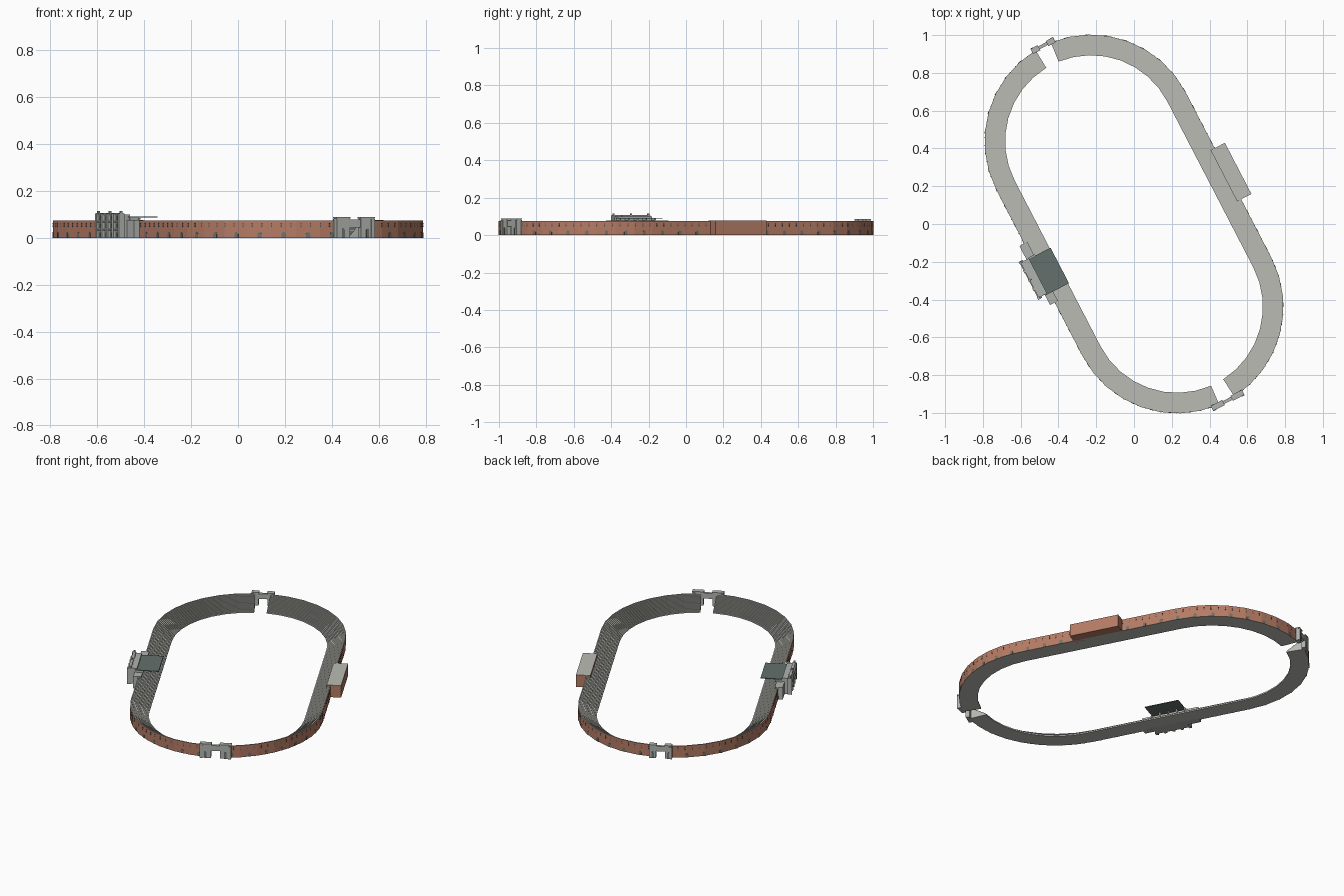
import bpy, bmesh, math
from mathutils import Vector

old = bpy.data.objects.get("Cube")
if old:
    bpy.data.objects.remove(old)

TILT = math.radians(27.4)      # long axis is turned in plan
R_OUT, R_IN, HALF, H = 0.564, 0.455, 0.494, 0.075
ROWS, ARC = 16, 8


def material(name, *rgb):
    m = bpy.data.materials.new(name)
    m.use_nodes = True
    m.diffuse_color = (*rgb, 1)
    m.node_tree.nodes["Principled BSDF"].inputs["Base Color"].default_value = (*rgb, 1)
    return m


BRICK = material("brick", 0.46, 0.20, 0.13)
CONCRETE = material("pale concrete", 0.50, 0.50, 0.46)
STONE = material("grey stone", 0.43, 0.45, 0.42)
SLATE = material("slate roof", 0.125, 0.16, 0.15)
DOOR = material("grey door", 0.16, 0.17, 0.16)
GLASS = material("dark opening", 0.07, 0.075, 0.07)


def finish(name, bm, mats):
    bmesh.ops.recalc_face_normals(bm, faces=bm.faces)
    me = bpy.data.meshes.new(name)
    bm.to_mesh(me)
    bm.free()
    for m in mats:
        me.materials.append(m)
    ob = bpy.data.objects.new(name, me)
    ob.rotation_euler.z = TILT
    bpy.context.collection.objects.link(ob)
    return ob


def add_box(bm, x0, x1, y0, y1, z0, z1):
    vs = bmesh.ops.create_cube(bm, size=1)["verts"]
    for v in vs:
        v.co = (x1 if v.co.x > 0 else x0, y1 if v.co.y > 0 else y0, z1 if v.co.z > 0 else z0)


def boxes(name, mat, *items):
    bm = bmesh.new()
    for b in items:
        add_box(bm, *b)
    return finish(name, bm, [mat])


# Stand: stepped cross-section swept round half of the ring
def stations(side, gap):
    low = [math.radians(-90 + gap + (90 - gap) * i / ARC) for i in range(ARC + 1)]
    path = [(-HALF, a) for a in low] + [(HALF, -a) for a in reversed(low)]
    return [(cy, math.cos(a) * side, math.sin(a)) for cy, a in path]


def stand(name, side, gap):
    profile = [(R_OUT, 0), (R_OUT, H)]
    depth = (R_OUT - R_IN) / ROWS
    rise = (H - 0.004) / ROWS
    for i in range(ROWS):
        r, z = R_OUT - depth * (i + 1), H - rise * i
        profile += [(r, z), (r, z - rise)]
    profile.append((R_IN, 0))
    bm = bmesh.new()
    rings = [[bm.verts.new((r * c, cy + r * s, z)) for r, z in profile]
             for cy, c, s in stations(side, gap)]
    n = len(profile)
    for a, b in zip(rings, rings[1:]):
        for i in range(n):
            j = (i + 1) % n
            # only the outer wall is brick
            bm.faces.new((a[i], a[j], b[j], b[i])).material_index = 0 if i == 0 else 1
    for ring in (rings[0], rings[-1]):
        bm.faces.new(ring).material_index = 1
    finish(name, bm, [BRICK, CONCRETE])
    return [Vector((R_OUT * c, cy + R_OUT * s, 0)) for cy, c, s in stations(side, gap)]


# Thin plates set along a wall line: arched doors and small windows
def arch(w, h):
    top = [(w * math.cos(t * math.pi / 6), h - w + w * math.sin(t * math.pi / 6)) for t in range(7)]
    return [(-w, 0), (w, 0)] + top


def pane(w, z, h):
    return [(-w, z), (w, z), (w, z + h), (-w, z + h)]


def plates(name, mat, line, shapes, step, side):
    bm = bmesh.new()
    left = step / 2
    for a, b in zip(line, line[1:]):
        length, d = (b - a).length, (b - a).normalized()
        out = Vector((d.y, -d.x, 0)) * side
        while left < length:
            p = a + d * left
            for shape in shapes:
                vs = [bm.verts.new(p + out * 0.0015 + d * u + Vector((0, 0, z))) for u, z in shape]
                face = bm.faces.new(vs)
                ext = bmesh.ops.extrude_face_region(bm, geom=[face])["geom"]
                for v in ext:
                    if isinstance(v, bmesh.types.BMVert):
                        v.co -= out * 0.003
            left += step
        left -= length
    finish(name, bm, [mat])


SMALL = [pane(0.0025, 0.046, 0.007), pane(0.0025, 0.058, 0.005)]
for label, side, gap in (("left", 1, 5.2), ("right", -1, 4.0)):
    wall = stand(label + "_stand", side, gap)
    plates(label + "_arched_doors", DOOR, wall, [arch(0.009, 0.025)], 0.105, side)
    plates(label + "_small_windows", GLASS, wall, SMALL, 0.042, side)

# Brick annex on one long side, with a concrete top
annex = boxes("brick_annex", BRICK, (0.54, 0.625, -0.145, 0.16, 0, 0.077))
annex.data.materials.append(CONCRETE)
for f in annex.data.polygons:
    if f.normal.z > 0.5:
        f.material_index = 1

# Main building: wings, tall front block, pilasters, balconies, finials
Y0, Y1, BAYS = -0.115, 0.095, 4
bay = (Y1 - Y0) / BAYS
edges = [Y0 + bay * i for i in range(BAYS + 1)]
boxes("building_wings", STONE, (-0.592, -0.545, -0.176, 0.176, 0, 0.077))
boxes("building_block", STONE, (-0.622, -0.578, Y0, Y1, 0, 0.1),
      (-0.628, -0.612, Y0 - 0.004, Y1 + 0.004, 0.098, 0.107))
boxes("building_pilasters", STONE,
      *[(-0.635, -0.61, y - 0.008, y + 0.008, 0, 0.104) for y in edges])
boxes("building_balconies", STONE,
      *[(-0.632, -0.61, Y0, Y1, z, z + 0.007) for z in (0.032, 0.066)])
boxes("building_finials", STONE,
      *[(-0.626, -0.616, y - 0.004, y + 0.004, 0.106, 0.116) for y in edges[::2]])
boxes("building_openings", GLASS,
      *[(-0.624, -0.618, y + 0.016, y + bay - 0.016, z, z + 0.02)
        for y in edges[:-1] for z in (0.004, 0.042, 0.075)])

# Cantilever roof over the stand with brackets below
boxes("stand_roof", SLATE, (-0.588, -0.45, -0.12, 0.092, 0.088, 0.092))
boxes("roof_brackets", STONE,
      *[(-0.58, -0.54, y - 0.004, y + 0.004, 0.07, 0.088) for y in edges])


# Gateways closing both gaps: towers, buttresses, lintel, caps, niches
def gate(name, cx, y, half, height):
    t, o = 0.012, 0.027
    out = math.copysign(t, y)
    boxes(name + "_lintel", STONE,
          (cx - o, cx + o, y - t * 0.7, y + t * 0.7, height * 0.5, height * 0.88))
    towers, caps = [], []
    for s in (-1, 1):
        a, b = sorted((cx + s * o, cx + s * half))
        c = cx + s * half * 0.93
        towers += [(a, b, y - t, y + t, 0, height * 0.94),
                   (c - 0.008, c + 0.008, y - t * 1.4, y + t * 1.4, 0, height * 0.9)]
        caps.append((a - 0.003, b + 0.003, y - t - 0.003, y + t + 0.003, height * 0.92, height))
        plates(f"{name}_niche_{'left' if s > 0 else 'right'}", DOOR,
               [Vector((a, y + out, 0)), Vector((b, y + out, 0))],
               [arch(0.007, 0.04)], half - o, -math.copysign(1, y))
    boxes(name + "_towers", STONE, *towers)
    boxes(name + "_caps", STONE, *caps)


gate("front_gate", 0.01, -1.057, 0.09, 0.09)
gate("back_gate", 0.007, 1.06, 0.064, 0.085)
